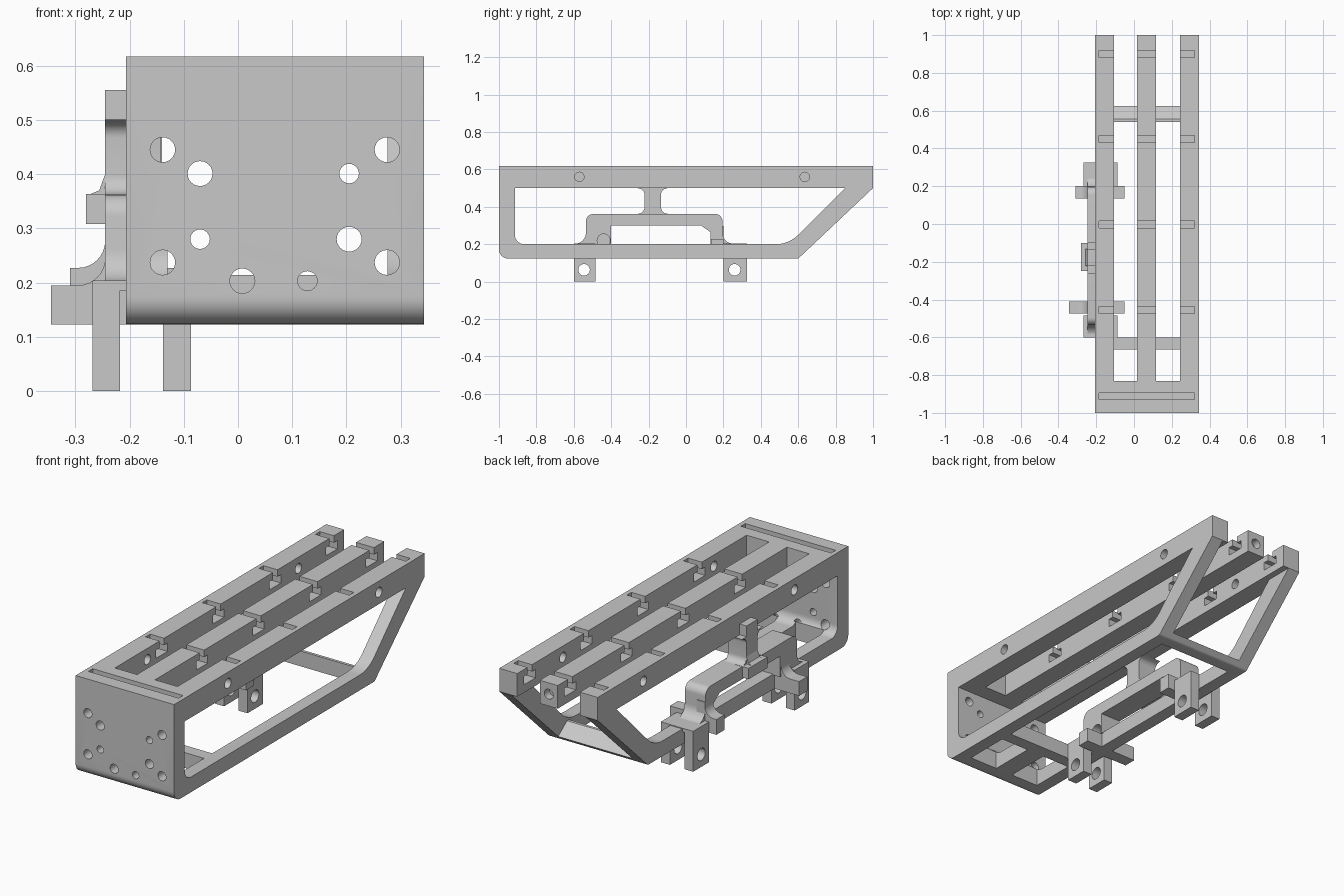
import bpy, bmesh, math
from mathutils import Vector

cube = bpy.data.objects.get("Cube")
if cube:
    bpy.data.objects.remove(cube, do_unlink=True)

grey = bpy.data.materials.new("plain grey")
grey.use_nodes = True
colour = (0.58, 0.58, 0.58, 1)
grey.diffuse_color = colour
grey.node_tree.nodes["Principled BSDF"].inputs["Base Color"].default_value = colour


def rounded(points, steps=8):
    """Profile from (a, b) or (a, b, radius) corners."""
    out = []
    for i, p in enumerate(points):
        c = Vector(p[:2])
        if len(p) == 2:
            out.append(c)
            continue
        u = (Vector(points[i - 1][:2]) - c).normalized()
        v = (Vector(points[(i + 1) % len(points)][:2]) - c).normalized()
        half = u.angle(v) / 2
        centre = c + (u + v).normalized() * p[2] / math.sin(half)
        start = c + u * p[2] / math.tan(half) - centre
        end = c + v * p[2] / math.tan(half) - centre
        for k in range(steps + 1):
            out.append(centre + start.slerp(end, k / steps).normalized() * p[2])
    return out


def prism(name, points, axis, lo, hi):
    """Extrude a profile along x (y, z), y (x, z) or z (x, y)."""
    place = {"x": lambda a, b, d: (d, a, b),
             "y": lambda a, b, d: (a, d, b),
             "z": lambda a, b, d: (a, b, d)}[axis]
    bm = bmesh.new()
    face = bm.faces.new([bm.verts.new(place(a, b, lo)) for a, b in points])
    ext = bmesh.ops.extrude_face_region(bm, geom=[face])
    verts = [g for g in ext["geom"] if isinstance(g, bmesh.types.BMVert)]
    bmesh.ops.translate(bm, verts=verts, vec=place(0, 0, hi - lo))
    bmesh.ops.recalc_face_normals(bm, faces=bm.faces)
    mesh = bpy.data.meshes.new(name)
    bm.to_mesh(mesh)
    bm.free()
    mesh.materials.append(grey)
    obj = bpy.data.objects.new(name, mesh)
    bpy.context.collection.objects.link(obj)
    return obj


def box(name, x0, x1, y0, y1, z0, z1):
    return prism(name, [(x0, y0), (x1, y0), (x1, y1), (x0, y1)], "z", z0, z1)


def rod(a, b, r, axis, lo, hi):
    turn = [i * math.tau / 24 for i in range(24)]
    return prism("cutter", [(a + r * math.cos(t), b + r * math.sin(t)) for t in turn], axis, lo, hi)


def cut(target, cutter):
    cutter.hide_render = True
    mod = target.modifiers.new("cut", "BOOLEAN")
    mod.operation = "DIFFERENCE"
    mod.solver = "EXACT"
    mod.object = cutter
    bpy.context.view_layer.objects.active = target
    bpy.ops.object.modifier_apply(modifier=mod.name)
    bpy.data.objects.remove(cutter, do_unlink=True)


L, R = -0.207, 0.343            # outer sides of the frame
IL, IR = -0.140, 0.276          # inner sides of the lower rails
RAILS = [(L, -0.107), (0.017, 0.117), (0.243, R)]

# Main frame: side outline, then the side window
frame = prism("main_frame", rounded([(-1, 0.617), (-1, 0.123, 0.05), (0.6, 0.123, 0.02),
                                     (1, 0.5), (1, 0.617)]), "x", L, R)
cut(frame, prism("cutter", rounded([(-0.915, 0.5), (-0.915, 0.2, 0.05), (0.55, 0.2, 0.17),
                                    (0.85, 0.5)]), "x", -0.5, 0.5))

# Gaps between the top rails, and the front pockets in the floor
for (_, a), (b, _) in zip(RAILS, RAILS[1:]):
    cut(frame, box("cutter", a, b, -0.83, 1.1, 0.4, 0.7))
for a, b in ((IL, 0.017), (0.117, IR)):
    cut(frame, box("cutter", a, b, -0.9, -0.665, 0.1, 0.3))

# Open floor between cross bars, and open back above the rear bar
cut(frame, box("cutter", IL, IR, -0.6, 0.54, 0.05, 0.4))
cut(frame, prism("cutter", [(0.45, 0.2), (0.555, 0.2), (0.67, 0.115), (1.1, 0.115),
                            (1.1, 0.5), (0.45, 0.5)], "x", IL, IR))

# T-shaped slots across the rails
for y in (-0.455, -0.003, 0.45, 0.9):
    for a, b in ((-0.185, 0.06), (0.06, 0.32)):
        tee = [(y - 0.018, 0.7), (y - 0.018, 0.582), (y - 0.045, 0.582), (y - 0.045, 0.54),
               (y + 0.045, 0.54), (y + 0.045, 0.582), (y + 0.018, 0.582), (y + 0.018, 0.7)]
        cut(frame, prism("cutter", tee, "x", a, b))
cut(frame, box("cutter", -0.185, 0.32, -0.93, -0.895, 0.56, 0.7))

# Round holes in the outer rails, the middle rail end and the front plate
for y in (-0.57, 0.635):
    for a, b in ((-0.3, -0.06), (0.2, 0.4)):
        cut(frame, rod(y, 0.56, 0.025, "x", a, b))
cut(frame, rod(0.067, 0.56, 0.025, "y", 0.96, 1.1))
big, small = 0.023, 0.018
for x, z, r in [(-0.139, 0.445, big), (0.275, 0.445, big), (-0.139, 0.237, big),
                (0.275, 0.237, big), (-0.07, 0.401, big), (0.205, 0.401, small),
                (-0.07, 0.28, small), (0.205, 0.28, big), (0.008, 0.203, big),
                (0.128, 0.203, small)]:
    cut(frame, rod(x, z, r, "y", -1.1, -0.9))

# Arched bridge standing on the lower rail
bridge = prism("arched_bridge", rounded([
    (-0.6, 0.195), (-0.6, 0.202), (-0.535, 0.202, 0.06), (-0.535, 0.362, 0.04),
    (0.195, 0.362, 0.04), (0.195, 0.202, 0.06), (0.27, 0.202), (0.27, 0.195),
    (0.13, 0.195), (0.13, 0.265), (0.08, 0.3), (-0.4, 0.3), (-0.4, 0.195)]),
    "x", -0.245, -0.13)
cut(bridge, rod(-0.44, 0.22, 0.035, "x", -0.4, 0))

# Waisted post up to the top rail, with a side plate and foot
prism("waisted_post", rounded([
    (-0.265, 0.36), (-0.222, 0.37, 0.035), (-0.222, 0.49, 0.03), (-0.265, 0.501),
    (-0.095, 0.501), (-0.133, 0.49, 0.03), (-0.133, 0.37, 0.035), (-0.095, 0.36)]),
    "x", -0.245, -0.142)
box("post_side_plate", -0.245, L, -0.222, -0.133, 0.48, 0.555)
box("post_foot", -0.28, -0.2, -0.25, -0.1, 0.308, 0.363)
prism("post_foot_flare", [(-0.28, 0.36), (-0.256, 0.37), (-0.245, 0.4), (-0.22, 0.4),
                          (-0.22, 0.36)], "y", -0.222, -0.133)

# Clamps: a saddle over the rail and two drilled tabs each
for name, y0, y1, hole in (("front", -0.6, -0.485, -0.545), ("back", 0.2, 0.325, 0.26)):
    box(name + "_saddle", -0.268, -0.087, y0, y1, 0.185, 0.204)
    for side, a, b in (("outer", -0.268, -0.218), ("inner", -0.138, -0.087)):
        tab = box(name + "_" + side + "_tab", a, b, y0, y1, 0, 0.2)
        cut(tab, rod(hole, 0.063, 0.031, "x", -0.5, 0.2))

# Cross arms beside the clamps, with curved webs into the bridge
for name, tip, y0, y1, z0, z1 in (("front", -0.345, -0.475, -0.41, 0.123, 0.195),
                                  ("back", -0.31, 0.135, 0.2, 0.15, 0.227)):
    box(name + "_cross_arm", tip, -0.05, y0, y1, z0, z1)
    prism(name + "_arm_web", rounded([(-0.305, z1 - 0.01), (-0.305, z1), (-0.245, z1, 0.05),
                                      (-0.245, z1 + 0.07), (-0.2, z1 + 0.07),
                                      (-0.2, z1 - 0.01)]), "y", y0, y1)

# Smooth curved faces, keep edges sharp
bpy.ops.object.select_all(action="DESELECT")
for obj in bpy.context.collection.objects:
    if obj.type == "MESH":
        obj.select_set(True)
        bpy.context.view_layer.objects.active = obj
bpy.ops.object.shade_smooth_by_angle(angle=math.radians(30))
